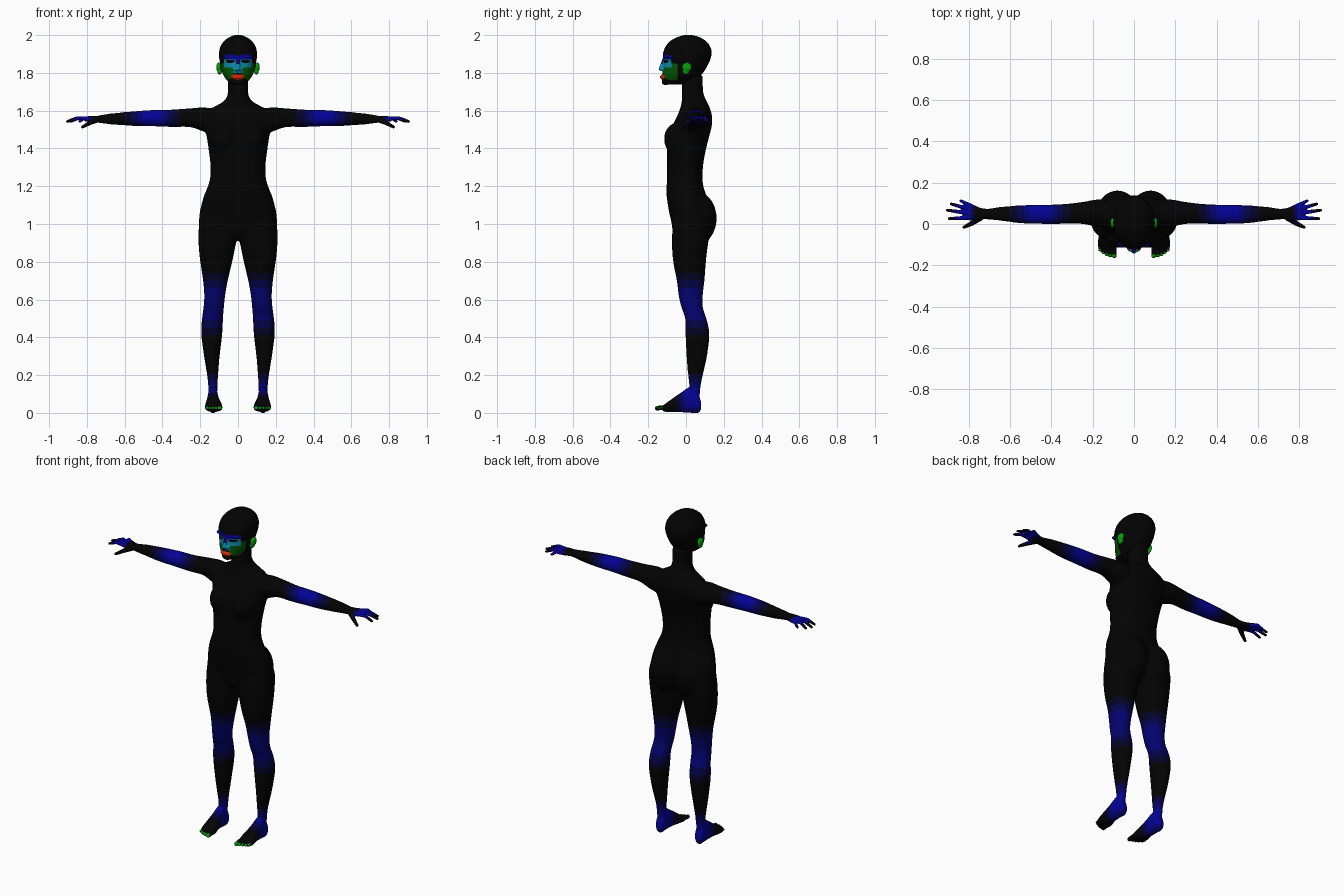
import bpy, bmesh, math
from mathutils import Vector, Matrix

COLOURS = {
    "black": (0.001, 0.001, 0.001), "night_blue": (0.001, 0.001, 0.02),
    "deep_blue": (0.001, 0.001, 0.07), "mid_blue": (0.001, 0.001, 0.16),
    "blue": (0.001, 0.001, 0.30), "dark_green": (0.001, 0.10, 0.001),
    "green": (0.001, 0.36, 0.002), "red": (0.65, 0.02, 0.004), "cyan": (0.004, 0.27, 0.42)}
NAMES = list(COLOURS)
MATS = []
for n, c in COLOURS.items():
    m = bpy.data.materials.new(n)
    m.diffuse_color = (*c, 1)
    MATS.append(m)

# toe tips: x, y, radius
TOES = ((.096, -.153, .0125), (.117, -.153, .0085), (.134, -.147, .008), (.150, -.138, .0078), (.165, -.126, .0075))


def loft(bm, axis, secs, seg=32, sub=4, power=0.92):
    """Smooth solid through rounded sections (t, a0, a1, b0, b1) along an axis."""
    rows = []
    for i in range(len(secs) - 1):
        p = [secs[max(0, min(len(secs) - 1, i + k))] for k in (-1, 0, 1, 2)]
        for j in range(sub):
            u = j / sub
            rows.append([0.5 * (2 * b + (c - a) * u + (2 * a - 5 * b + 4 * c - d) * u * u
                         + (3 * b - a - 3 * c + d) * u ** 3) for a, b, c, d in zip(*p)])
    rows.append(secs[-1])
    rings = []
    for t, a0, a1, b0, b1 in rows:
        ring = []
        for k in range(seg):
            w = 2 * math.pi * k / seg
            ca, sa = math.cos(w), math.sin(w)
            a = (a0 + a1) / 2 + (a1 - a0) / 2 * math.copysign(abs(ca) ** power, ca)
            b = (b0 + b1) / 2 + (b1 - b0) / 2 * math.copysign(abs(sa) ** power, sa)
            ring.append(bm.verts.new({"x": (t, a, b), "y": (a, t, b), "z": (a, b, t)}[axis]))
        rings.append(ring)
    faces = [bm.faces.new(rings[0]), bm.faces.new(rings[-1])]
    for r, q in zip(rings, rings[1:]):
        for k in range(seg):
            n = (k + 1) % seg
            faces.append(bm.faces.new((r[k], r[n], q[n], q[k])))
    bmesh.ops.recalc_face_normals(bm, faces=faces)


def ball(bm, centre, radii):
    mat = Matrix.Translation(centre) @ Matrix.Diagonal((*radii, 1))
    bmesh.ops.create_uvsphere(bm, u_segments=24, v_segments=16, radius=1, matrix=mat)


def limb(bm, pts, radii):
    """Tapered rods with rounded joints."""
    for p, r in zip(pts, radii):
        ball(bm, p, (r, r, r))
    for i in range(len(pts) - 1):
        a, b = Vector(pts[i]), Vector(pts[i + 1])
        mat = Matrix.Translation((a + b) / 2) @ (b - a).to_track_quat("Z", "Y").to_matrix().to_4x4()
        bmesh.ops.create_cone(bm, cap_ends=True, segments=16, radius1=radii[i],
                              radius2=radii[i + 1], depth=(b - a).length, matrix=mat)


def mirror_x(bm, keep=True):
    faces = bm.faces[:]
    if keep:
        geom = bmesh.ops.duplicate(bm, geom=bm.verts[:] + bm.edges[:] + faces)["geom"]
    else:
        geom = bm.verts[:] + faces
    for g in geom:
        if isinstance(g, bmesh.types.BMVert):
            g.co.x = -g.co.x
    bmesh.ops.reverse_faces(bm, faces=[g for g in geom if isinstance(g, bmesh.types.BMFace)])


def finish(name, bm, voxel, smooth, rule):
    """Fuse the solids into one skin, then colour its faces by a rule."""
    me = bpy.data.meshes.new(name)
    bm.to_mesh(me)
    bm.free()
    ob = bpy.data.objects.new(name, me)
    bpy.context.collection.objects.link(ob)
    rm = ob.modifiers.new("fuse", "REMESH")
    rm.mode, rm.voxel_size = "VOXEL", voxel
    sm = ob.modifiers.new("soften", "SMOOTH")
    sm.factor, sm.iterations = 0.5, smooth
    skin = bpy.data.meshes.new_from_object(ob.evaluated_get(bpy.context.evaluated_depsgraph_get()))
    ob.modifiers.clear()
    ob.data = skin
    skin.materials.clear()
    for m in MATS:
        skin.materials.append(m)
    for p in skin.polygons:
        p.material_index = NAMES.index(rule(p.center, p.normal))
        p.use_smooth = True


def band(t, stops, names=("blue", "mid_blue", "deep_blue", "night_blue")):
    """Blue fading to black away from the middle: stops = half widths."""
    for s, n in zip(stops, names):
        if abs(t) < s:
            return n
    return "black"


def skin_colour(c, n):
    x = abs(c.x)
    if x > 0.74:                                     # fingers, with a plain thumb
        if c.y < 0.012 and c.z < 1.546:
            return "black"
        return band(x + 0.7 * max(0, c.y - 0.08) - 0.825, (0.033, 0.04, 0.047, 0.055))
    if x > 0.25:                                     # elbows
        return band(x - 0.455, (0.05, 0.08, 0.11, 0.145))
    if c.z < 0.25:                                   # toenails and ankles
        if any(abs(x - tx) < 0.8 * r and c.y < ty + 0.004 for tx, ty, r in TOES) and c.z > 0.02:
            return "green"
        if c.y < 0.0:
            return band(c.y - 0.02, (0.025, 0.04, 0.055, 0.075))
        return band(c.z - 0.08, (0.05, 0.08, 0.105, 0.13))
    if c.z < 0.8:                                    # knees
        return band(c.z - 0.575, (0.085, 0.125, 0.165), ("mid_blue", "deep_blue", "night_blue"))
    return "black"


def face_colour(c, n):
    x, z = abs(c.x), c.z
    if c.y > -0.045 or n.y > 0.1:
        return "black"
    if (x / 0.036) ** 2 + ((z - 1.778) / 0.015) ** 2 < 1:
        return "red"
    if ((x - 0.04) / 0.026) ** 2 + ((z - 1.861) / 0.0075) ** 2 < 1:
        return "black"
    if 1.872 < z < 1.9 - 6 * (x - 0.04) ** 2 and x < 0.078:
        return "blue" if z < 1.89 else "mid_blue"
    if x < 0.011 and 1.845 < z <= 1.872:
        return "mid_blue"
    if 1.83 < z <= 1.872 and x < 0.074 or 1.802 < z <= 1.83 and x < 0.026:
        return "cyan"
    if ((x - 0.065) / 0.044) ** 2 + ((z - 1.807) / 0.047) ** 2 < 1:
        return "dark_green"
    return "black"


# body: arms, legs and curves on one side, mirrored, then the trunk
bm = bmesh.new()
loft(bm, "x", [(.10, 0, .11, 1.48, 1.60), (.17, -.015, .12, 1.485, 1.617), (.25, 0, .107, 1.512, 1.613),
               (.35, 0, .096, 1.513, 1.606), (.45, 0, .094, 1.517, 1.604), (.55, .003, .091, 1.519, 1.597),
               (.65, .016, .083, 1.525, 1.588), (.72, .022, .073, 1.532, 1.579), (.76, .025, .075, 1.54, 1.57)])
loft(bm, "z", [(.06, .111, .157, .015, .07), (.15, .107, .159, .016, .08), (.2, .105, .164, .01, .09),
               (.3, .097, .18, .002, .112), (.42, .083, .195, -.003, .124), (.5, .079, .191, -.005, .108),
               (.56, .074, .183, -.025, .089), (.62, .068, .179, -.039, .089), (.7, .054, .185, -.049, .098),
               (.78, .035, .197, -.065, .104), (.85, .02, .206, -.073, .111), (.93, .006, .21, -.074, .122),
               (1.0, .012, .206, -.07, .13), (1.06, .03, .195, -.06, .11)])
ball(bm, (.074, -.05, 1.45), (.07, .067, .085))      # breast
ball(bm, (.08, .06, 1.03), (.098, .103, .14))        # buttock
mirror_x(bm)
loft(bm, "z", [(.915, -.1, .1, -.045, .07), (.96, -.185, .185, -.07, .1), (1.0, -.206, .206, -.075, .118),
               (1.05, -.205, .205, -.087, .13), (1.1, -.195, .195, -.096, .125), (1.15, -.18, .18, -.103, .108),
               (1.2, -.16, .16, -.103, .092), (1.25, -.147, .147, -.1, .087), (1.32, -.147, .147, -.1, .092),
               (1.4, -.157, .157, -.1, .107), (1.46, -.166, .166, -.092, .122), (1.52, -.178, .178, -.072, .137),
               (1.57, -.18, .18, -.047, .138), (1.61, -.145, .145, -.032, .128), (1.64, -.09, .09, -.024, .115),
               (1.67, -.06, .06, -.022, .1), (1.71, -.054, .054, -.022, .09), (1.79, -.055, .055, -.02, .09)])
finish("body", bm, 0.008, 14, skin_colour)

# hands and feet
for side, flip in (("left", False), ("right", True)):
    bm = bmesh.new()
    loft(bm, "x", [(.70, .026, .073, 1.535, 1.576), (.74, .022, .077, 1.539, 1.573),
                   (.78, .016, .094, 1.54, 1.572), (.81, .02, .1, 1.543, 1.568)], power=.8)
    for base, tip in (((.79, .088), (.838, .112)), ((.80, .073), (.885, .097)),
                      ((.80, .052), (.904, .067)), ((.80, .030), (.895, .026))):
        mid = [(a + b) / 2 for a, b in zip(base, tip)]
        limb(bm, [(*base, 1.557), (*mid, 1.561), (*tip, 1.543)], (.011, .0095, .0075))
    limb(bm, [(.745, .03, 1.553), (.785, .003, 1.535), (.824, -.016, 1.513)], (.016, .012, .008))
    if flip:
        mirror_x(bm, keep=False)
    finish(side + "_hand", bm, 0.004, 2, skin_colour)

    bm = bmesh.new()
    loft(bm, "y", [(.08, .12, .147, .02, .055), (.065, .108, .158, 0, .1), (.03, .106, .16, 0, .14),
                   (-.03, .098, .166, .004, .105), (-.08, .085, .174, .004, .07),
                   (-.11, .083, .174, .006, .048), (-.125, .09, .165, .012, .036)])
    for x, y, r in TOES:
        limb(bm, [(x, y + .045, .03), (x, y, .025)], (r, r))
    if flip:
        mirror_x(bm, keep=False)
    finish(side + "_foot", bm, 0.0035, 2, skin_colour)

# head with nose, lips, chin and brow
bm = bmesh.new()
loft(bm, "z", [(1.738, -.03, .03, -.115, -.03), (1.76, -.058, .058, -.125, .05), (1.80, -.083, .083, -.124, .09),
               (1.85, -.095, .095, -.12, .12), (1.9, -.101, .101, -.122, .136), (1.94, -.093, .093, -.108, .128),
               (1.97, -.072, .072, -.082, .104), (1.99, -.044, .044, -.045, .07), (2.0, -.018, .018, -.01, .035)],
     power=.95)
limb(bm, [(0, -.115, 1.868), (0, -.132, 1.822)], (.011, .012))
ball(bm, (0, -.118, 1.778), (.034, .02, .014))
ball(bm, (0, -.108, 1.752), (.03, .02, .017))
for s in (1, -1):
    ball(bm, (.014 * s, -.125, 1.818), (.01, .011, .009))
    ball(bm, (.042 * s, -.095, 1.884), (.036, .02, .01))
finish("head", bm, 0.0035, 3, face_colour)

# ears
for side, s in (("left", 1), ("right", -1)):
    bm = bmesh.new()
    ball(bm, (.102 * s, .005, 1.83), (.013, .026, .026))
    ball(bm, (.097 * s, 0, 1.808), (.012, .019, .018))
    finish(side + "_ear", bm, 0.004, 2, lambda c, n: "green")
